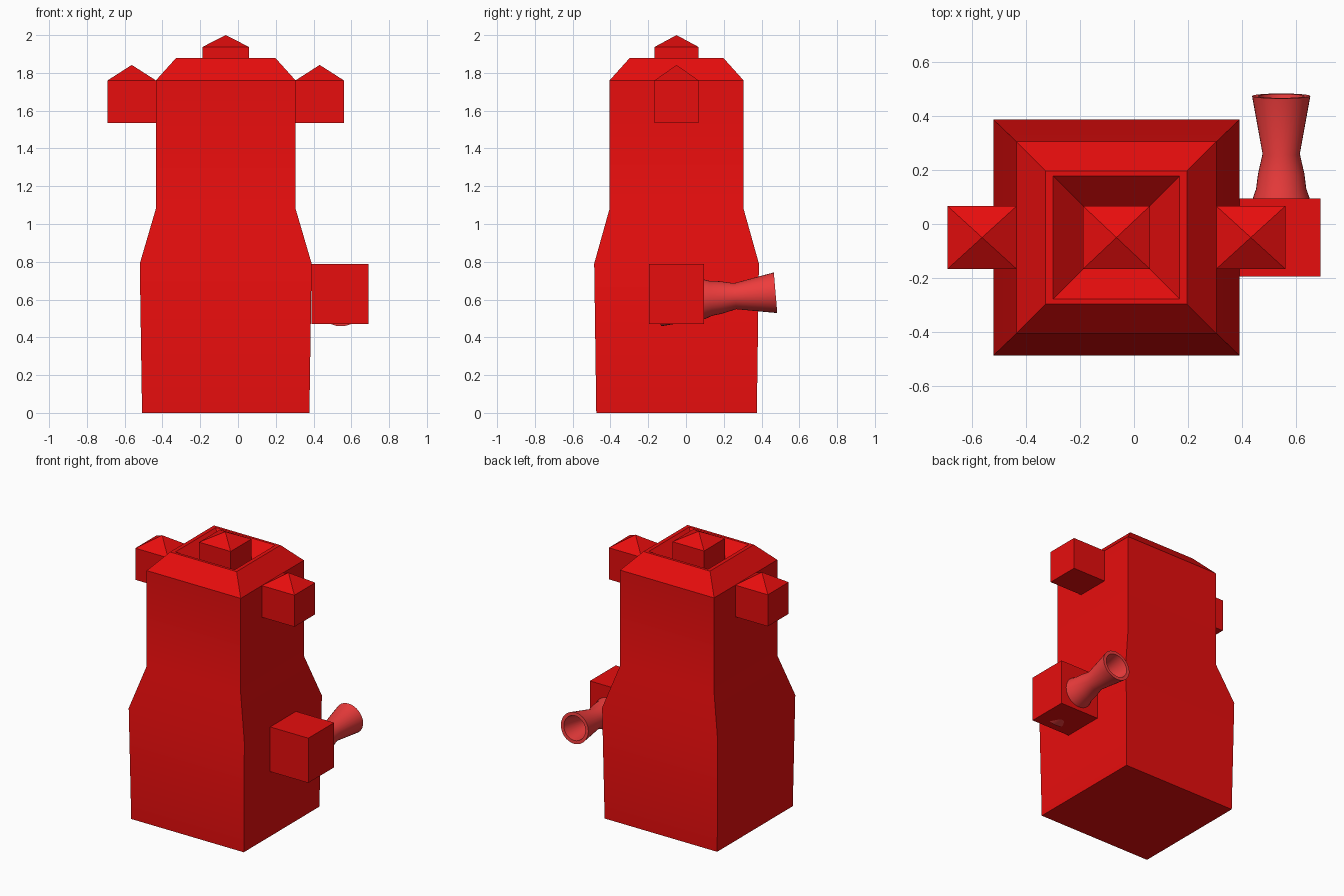
import bpy, bmesh, math
from mathutils import Matrix, Vector

if "Cube" in bpy.data.objects:
    bpy.data.objects.remove(bpy.data.objects["Cube"])


def material(name, color):
    m = bpy.data.materials.new(name)
    m.diffuse_color = color
    m.use_nodes = True
    m.node_tree.nodes["Principled BSDF"].inputs["Base Color"].default_value = m.diffuse_color
    return m


RED = material("red", (0.8, 0.004, 0.004, 1))
LIGHT_RED = material("light_red", (0.85, 0.045, 0.045, 1))
CX, CY = -0.065, -0.05  # vertical axis of the body


def loft(name, rings, mat, tip=None):
    """Skin a stack of vertex rings; close with a cap or a pointed tip."""
    bm = bmesh.new()
    loops = [[bm.verts.new(p) for p in ring] for ring in rings]
    n = len(loops[0])
    for a, b in zip(loops, loops[1:]):
        for i in range(n):
            j = (i + 1) % n
            bm.faces.new((a[i], a[j], b[j], b[i]))
    bm.faces.new(loops[0][::-1])
    if tip is None:
        bm.faces.new(loops[-1])
    else:
        t = bm.verts.new(tip)
        for i in range(n):
            bm.faces.new((loops[-1][i], loops[-1][(i + 1) % n], t))
    bmesh.ops.recalc_face_normals(bm, faces=bm.faces[:])
    mesh = bpy.data.meshes.new(name)
    bm.to_mesh(mesh)
    bm.free()
    mesh.materials.append(mat)
    ob = bpy.data.objects.new(name, mesh)
    bpy.context.collection.objects.link(ob)
    bpy.ops.object.select_all(action='DESELECT')
    ob.select_set(True)
    bpy.context.view_layer.objects.active = ob
    bpy.ops.object.shade_smooth_by_angle(angle=math.radians(30))
    return ob


def rect(cx, cy, hx, hy, z):
    return [(cx + sx * hx, cy + sy * hy, z)
            for sx, sy in ((-1, -1), (1, -1), (1, 1), (-1, 1))]


# Body with sunken top and central pointed knob: (half x, half y, z)
profile = [(0.443, 0.425, 0), (0.455, 0.436, 0.79), (0.37, 0.355, 1.08),
           (0.37, 0.355, 1.76), (0.262, 0.247, 1.88), (0.234, 0.228, 1.88),
           (0.124, 0.117, 1.77), (0.124, 0.117, 1.937)]
loft("body", [rect(CX, CY, *p) for p in profile], RED, (CX, CY, 2.0))

# Pointed side blocks near the top
for side, label in ((-1, "left"), (1, "right")):
    x = CX + side * 0.4975
    loft(label + "_ear", [rect(x, CY, 0.1285, 0.117, z) for z in (1.535, 1.76)],
         RED, (x, CY, 1.842))

# Arm block
loft("arm_block", [rect(0.539, CY, 0.151, 0.145, z) for z in (0.47, 0.788)], RED)

# Flared nozzle: (distance along axis, radius), outside then back down the bore
nozzle = [(-0.62, 0.125), (-0.385, 0.107), (-0.345, 0.093), (-0.29, 0.086),
          (-0.215, 0.069), (0, 0.108), (0, 0.085), (-0.215, 0.05)]
place = Matrix.Translation((0.545, 0.474, 0.636)) @ Vector(
    (0, 0.996, 0.085)).to_track_quat('Z', 'Y').to_matrix().to_4x4()
SIDES = 32
rings = [[place @ Vector((r * math.cos(i * math.tau / SIDES),
                          r * math.sin(i * math.tau / SIDES), d))
          for i in range(SIDES)] for d, r in nozzle]
loft("nozzle", rings, LIGHT_RED)
